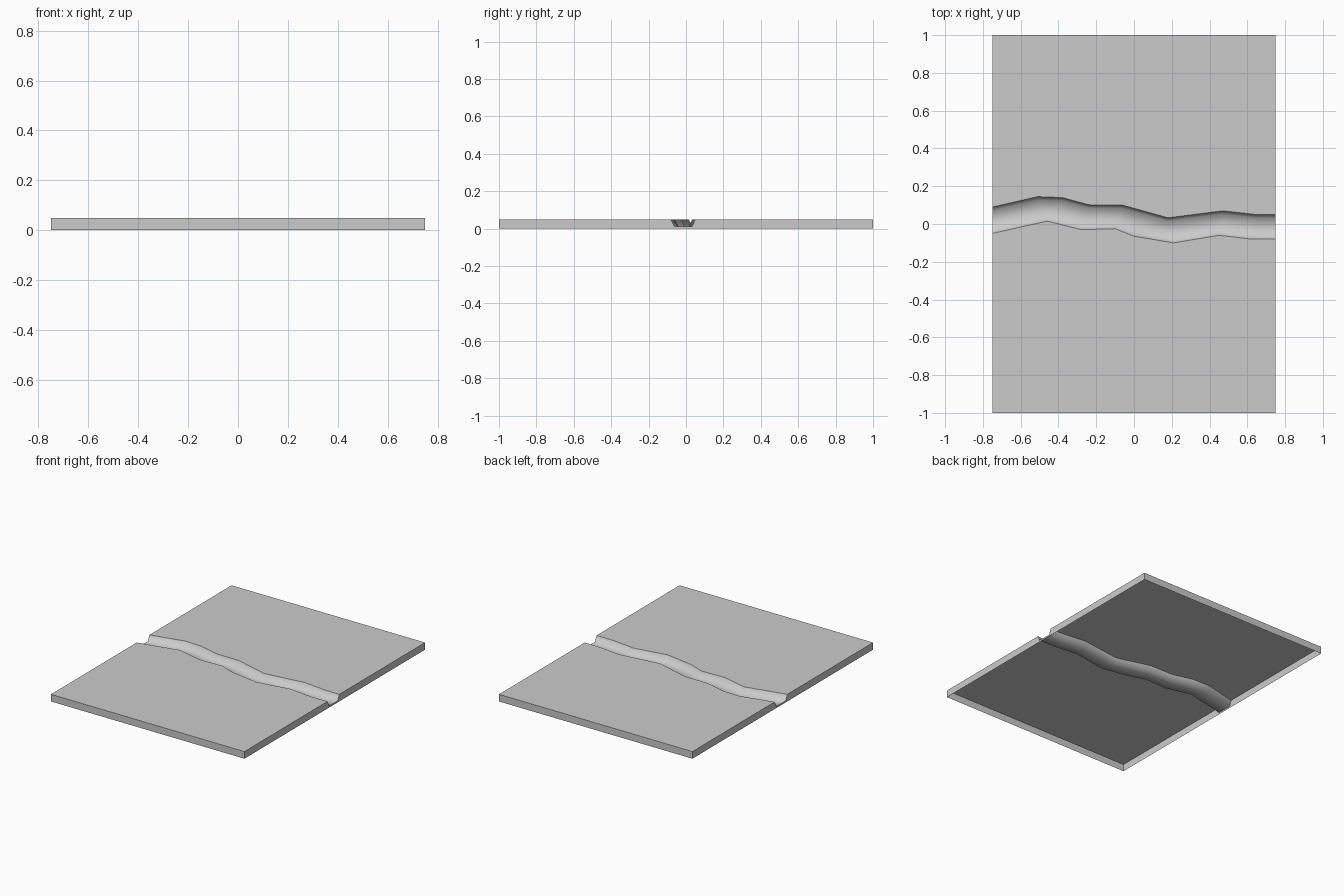
import bpy, bmesh

if "Cube" in bpy.data.objects:
    bpy.data.objects.remove(bpy.data.objects["Cube"])

TOP, BED, INSET = 0.05, 0.012, 0.018

# Bank lines of the river, west to east
north = [(-.75, .09), (-.51, .145), (-.38, .14), (-.24, .102), (-.06, .10),
         (.18, .033), (.47, .07), (.65, .05), (.75, .05)]
south = [(-.75, -.05), (-.46, .015), (-.28, -.03), (-.10, -.025), (.0, -.065),
         (.21, -.10), (.45, -.06), (.62, -.08), (.75, -.08)]

bm = bmesh.new()


def row(line, dy, z):
    return [bm.verts.new((x, y + dy, z)) for x, y in line]


def strip(a, b, smooth=False):
    for i in range(len(a) - 1):
        bm.faces.new((a[i], a[i + 1], b[i + 1], b[i])).smooth = smooth


# Channel cross-section: south bank, bed, north bank
s_top, s_bed = row(south, 0, TOP), row(south, INSET, BED)
n_bed, n_top = row(north, -INSET, BED), row(north, 0, TOP)
for a, b in ((s_top, s_bed), (s_bed, n_bed), (n_bed, n_top)):
    strip(a, b, True)

# Flat land on either side
sw, se, ne, nw = [bm.verts.new((x, y, TOP)) for x, y in
                  ((-.75, -1), (.75, -1), (.75, 1), (-.75, 1))]
bm.faces.new([sw, se] + s_top[::-1])
bm.faces.new(n_top + [ne, nw])

# Skirt walls following the outline down to the ground, open underneath
rim = [sw, se] + [r[-1] for r in (s_top, s_bed, n_bed, n_top)] + [ne, nw] \
    + [r[0] for r in (n_top, n_bed, s_bed, s_top)]
foot = [bm.verts.new((v.co.x, v.co.y, 0)) for v in rim]
for i in range(len(rim)):
    j = (i + 1) % len(rim)
    bm.faces.new((foot[i], foot[j], rim[j], rim[i]))

# Crisp edges everywhere but inside the channel
for e in bm.edges:
    e.smooth = all(f.smooth for f in e.link_faces)

mesh = bpy.data.meshes.new("river_tile")
bm.to_mesh(mesh)
bm.free()
bpy.context.collection.objects.link(bpy.data.objects.new("river_tile", mesh))
